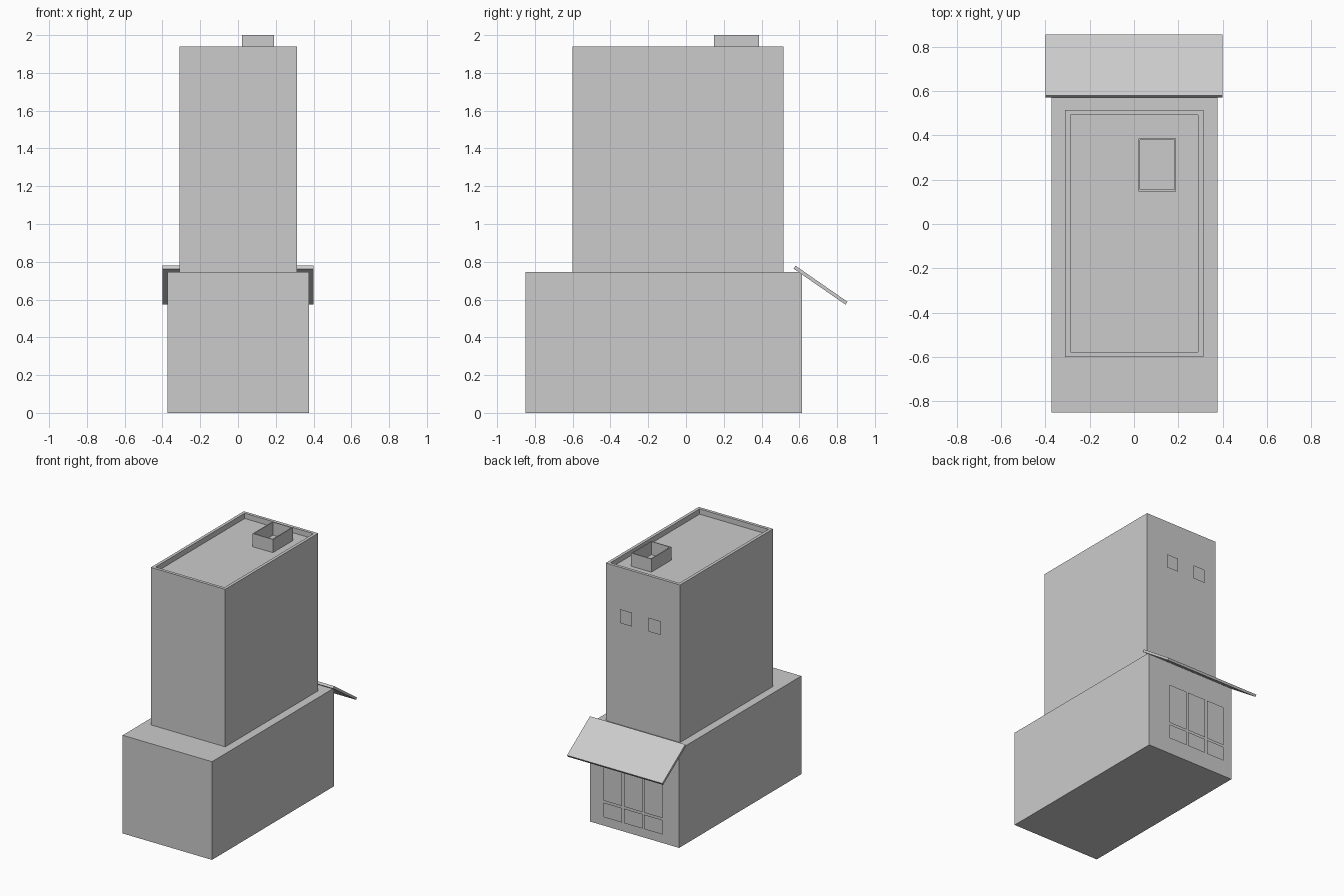
import bpy
import bmesh

cube = bpy.data.objects.get("Cube")
if cube:
    bpy.data.objects.remove(cube, do_unlink=True)

grey = bpy.data.materials.new("plain grey")
grey.use_nodes = True
GREY = (0.6, 0.6, 0.6, 1)
grey.diffuse_color = GREY
grey.node_tree.nodes["Principled BSDF"].inputs["Base Color"].default_value = GREY


def finish(name, bm):
    mesh = bpy.data.meshes.new(name)
    bm.to_mesh(mesh)
    bm.free()
    mesh.materials.append(grey)
    obj = bpy.data.objects.new(name, mesh)
    bpy.context.collection.objects.link(obj)
    return obj


def prism(bm, ring, move):
    """Extrude a flat ring of points along a vector; return the end face."""
    face = bm.faces.new([bm.verts.new(p) for p in ring])
    out = bmesh.ops.extrude_face_region(bm, geom=[face], use_keep_orig=True)["geom"]
    verts = [g for g in out if isinstance(g, bmesh.types.BMVert)]
    bmesh.ops.translate(bm, verts=verts, vec=move)
    bmesh.ops.recalc_face_normals(bm, faces=bm.faces)
    return next(g for g in out if isinstance(g, bmesh.types.BMFace))


def block(name, x0, x1, y0, y1, z0, z1, rim=0, depth=0):
    """Box with an optional sunken top inside a rim."""
    bm = bmesh.new()
    ring = [(x0, y0, z0), (x1, y0, z0), (x1, y1, z0), (x0, y1, z0)]
    top = prism(bm, ring, (0, 0, z1 - z0))
    if rim:
        bmesh.ops.inset_region(bm, faces=[top], thickness=rim)
        bmesh.ops.inset_region(bm, faces=[top], thickness=0, depth=-depth)
    return finish(name, bm)


def pane(name, x0, x1, y, z0, z1):
    """Thin sheet facing the back."""
    bm = bmesh.new()
    ring = [(x1, y, z0), (x0, y, z0), (x0, y, z1), (x1, y, z1)]
    bm.faces.new([bm.verts.new(p) for p in ring])
    return finish(name, bm)


# Main volumes
block("shop_base", -0.373, 0.377, -0.85, 0.615, 0, 0.745)
block("tower", -0.311, 0.313, -0.6, 0.515, 0.745, 1.94, rim=0.033, depth=0.04)
block("roof_vent", 0.02, 0.19, 0.147, 0.387, 1.9, 2.0, rim=0.011, depth=0.099)

# Sloping awning over the shop windows
bm = bmesh.new()
profile = [(0.57, 0.763), (0.58, 0.779), (0.855, 0.588), (0.845, 0.573)]
prism(bm, [(-0.4, y, z) for y, z in profile], (0.8, 0, 0))
finish("awning", bm)

# Tower windows
for i, x in enumerate((-0.126, 0.114)):
    pane(f"tower_window_{i + 1}", x - 0.05, x + 0.05, 0.556, 1.54, 1.645)

# Shop windows: three columns, tall panes above short ones
for col in range(3):
    x = -0.188 + col * 0.17
    for row, (z0, z1) in {"lower": (0.09, 0.2), "upper": (0.215, 0.52)}.items():
        pane(f"shop_window_{row}_{col + 1}", x - 0.077, x + 0.077, 0.66, z0, z1)
